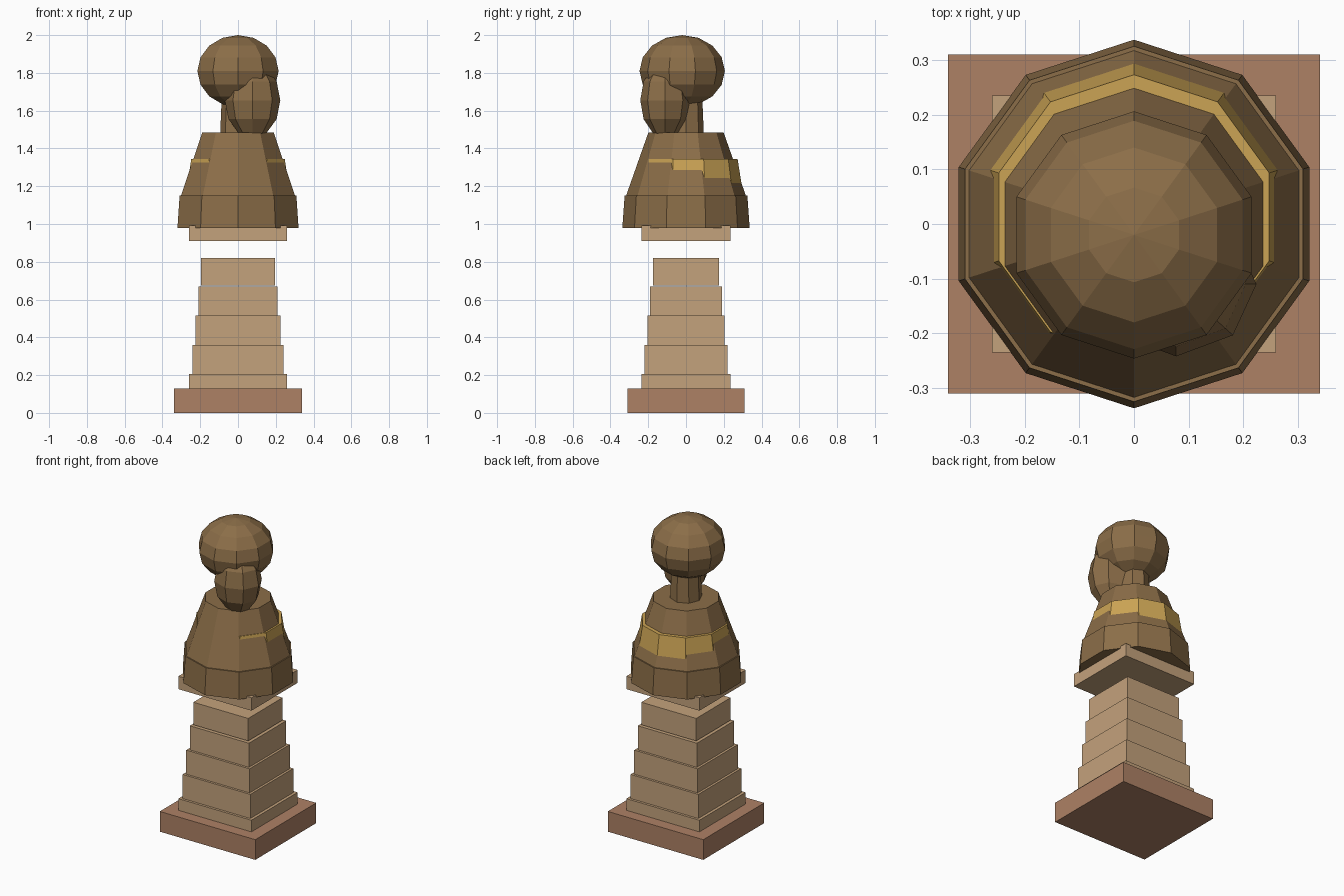
import bpy

if "Cube" in bpy.data.objects:
    bpy.data.objects.remove(bpy.data.objects["Cube"])


def material(name, rgb):
    m = bpy.data.materials.new(name)
    m.diffuse_color = (*rgb, 1)
    m.use_nodes = True
    m.node_tree.nodes["Principled BSDF"].inputs["Base Color"].default_value = m.diffuse_color
    return m


plinth_mat = material("brown_stone", (0.42, 0.22, 0.13))
stone_mat = material("tan_stone", (0.55, 0.36, 0.20))
bronze_mat = material("bronze", (0.26, 0.155, 0.065))
gold_mat = material("gold", (0.60, 0.37, 0.09))


def finish(name, mat):
    ob = bpy.context.object
    ob.name = name
    ob.data.materials.append(mat)
    return ob


def box(name, hx, hy, z0, z1, mat):
    bpy.ops.mesh.primitive_cube_add(size=1, location=(0, 0, (z0 + z1) / 2))
    bpy.context.object.scale = (2 * hx, 2 * hy, z1 - z0)
    return finish(name, mat)


def frustum(name, r0, r1, z0, z1, mat, sides=10, y=0):
    bpy.ops.mesh.primitive_cone_add(vertices=sides, radius1=r0, radius2=r1,
                                    depth=z1 - z0, location=(0, y, (z0 + z1) / 2))
    return finish(name, mat)


def ellipsoid(name, loc, radii, segs, rings, mat):
    bpy.ops.mesh.primitive_uv_sphere_add(segments=segs, ring_count=rings,
                                         radius=1, location=loc)
    bpy.context.object.scale = radii
    return finish(name, mat)


# Pedestal: plinth, stepped tiers and floating cap
box("plinth", 0.34, 0.31, 0, 0.13, plinth_mat)
box("pedestal_foot", 0.26, 0.235, 0.13, 0.205, stone_mat)
for i in range(4):
    z = 0.205 + 0.155 * i
    top = z + 0.155 if i < 3 else 0.82
    box(f"pedestal_tier_{i + 1}", 0.241 - 0.0153 * i, 0.219 - 0.0147 * i,
        z + (0.005 if i == 3 else 0), top, stone_mat)
box("pedestal_cap", 0.26, 0.235, 0.91, 0.993, stone_mat)

# Bust: ten-sided skirt and shoulders, with a collar shifted to the back
frustum("chest_base", 0.337, 0.325, 0.98, 1.15, bronze_mat)
frustum("shoulders", 0.317, 0.199, 1.15, 1.485, bronze_mat)
frustum("collar_band", 0.283, 0.26, 1.20, 1.345, gold_mat, y=0.013)

# Neck, head and the offset lump at the chin
frustum("neck", 0.095, 0.085, 1.46, 1.70, bronze_mat, sides=8)
ellipsoid("head", (0, -0.02, 1.81), (0.226, 0.226, 0.19), 10, 8, bronze_mat)
ellipsoid("chin_lump", (0.077, -0.11, 1.655), (0.147, 0.132, 0.2), 8, 6, bronze_mat)
